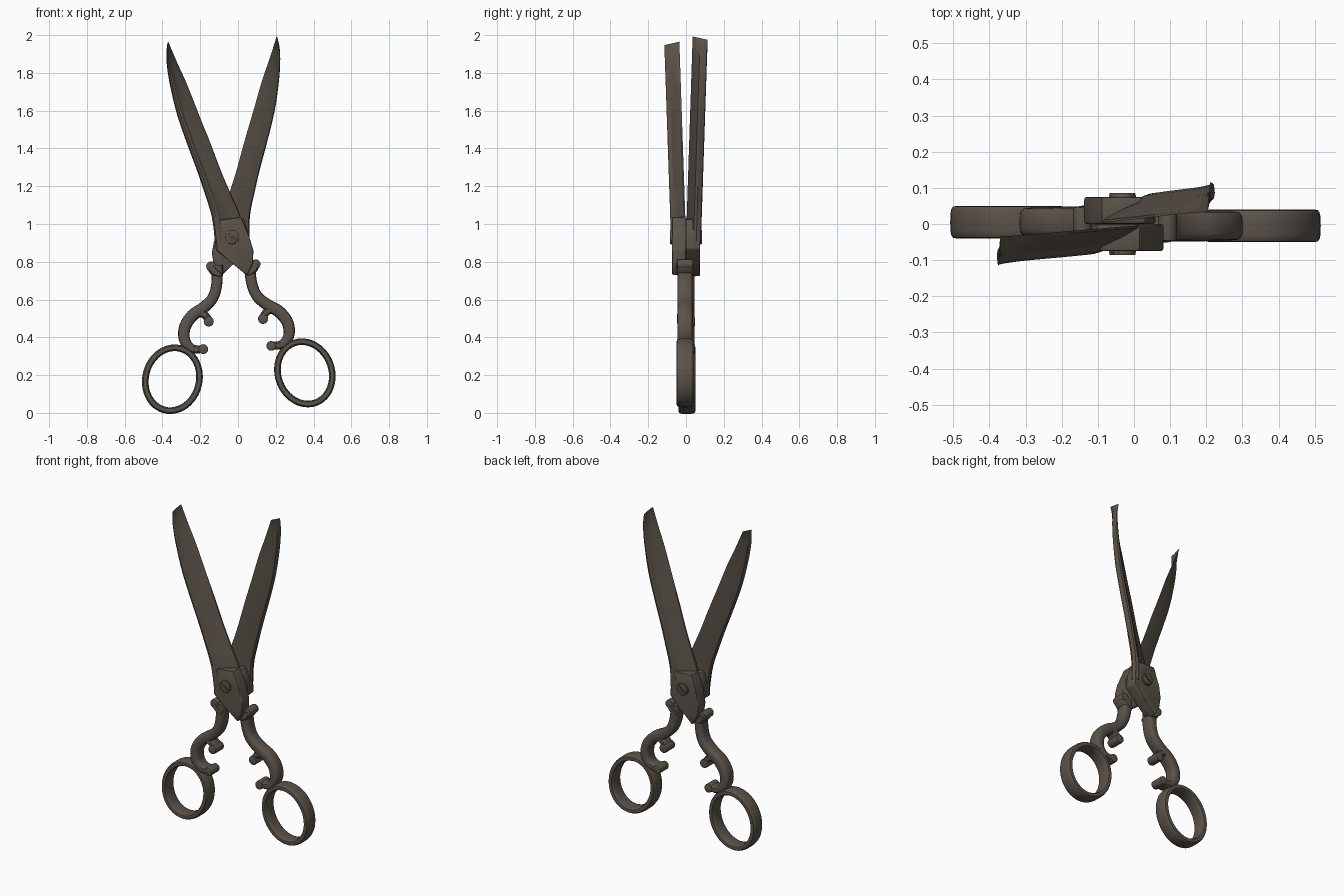
import bpy, bmesh, math
from mathutils import Matrix, Vector

if "Cube" in bpy.data.objects:
    bpy.data.objects.remove(bpy.data.objects["Cube"])

PIVOT = Vector((-0.032, 0, 0.93))
mat = bpy.data.materials.new("aged dark bronze")
mat.diffuse_color = (0.105, 0.086, 0.068, 1)
mat.use_nodes = True
mat.node_tree.nodes["Principled BSDF"].inputs["Base Color"].default_value = mat.diffuse_color

# Both halves are the same piece: the back one is spun half a turn and opened
FRONT = Matrix.Translation(PIVOT)
BACK = FRONT @ Matrix.Rotation(math.radians(-5.5), 4, 'Y') @ Matrix.Rotation(math.pi, 4, 'Z')


def add_part(name, bm, angle=35):
    bmesh.ops.recalc_face_normals(bm, faces=bm.faces)
    bmesh.ops.translate(bm, verts=bm.verts, vec=-PIVOT)
    me = bpy.data.meshes.new(name)
    bm.to_mesh(me)
    bm.free()
    me.materials.append(mat)
    me.shade_smooth()
    me.set_sharp_from_angle(angle=math.radians(angle))
    for side, m in (("front", FRONT), ("back", BACK)):
        ob = bpy.data.objects.new(f"{side}_{name}", me)
        ob.matrix_world = m
        bpy.context.collection.objects.link(ob)


def spline(pts, n=6):
    """Catmull-Rom through tuples of any length."""
    out = []
    for i in range(len(pts) - 1):
        quad = [pts[max(i - 1, 0)], pts[i], pts[i + 1], pts[min(i + 2, len(pts) - 1)]]
        for k in range(n):
            t = k / n
            out.append(tuple(0.5 * (2 * b + (c - a) * t + (2 * a - 5 * b + 4 * c - d) * t * t
                                    + (3 * b - a - 3 * c + d) * t ** 3) for a, b, c, d in zip(*quad)))
    return out + [pts[-1]]


def loft(rings, closed=False):
    bm = bmesh.new()
    vs = [[bm.verts.new(p) for p in r] for r in rings]
    n = len(vs[0])
    for i in range(len(vs) if closed else len(vs) - 1):
        a, b = vs[i], vs[(i + 1) % len(vs)]
        for j in range(n):
            bm.faces.new((a[j], a[(j + 1) % n], b[(j + 1) % n], b[j]))
    if not closed:
        bm.faces.new(vs[0])
        bm.faces.new(vs[-1])
    return bm


def sweep(path, half_y, cy=-0.005, closed=False, sides=16, power=0.6):
    """Rounded-rectangle section along (x, z, radius) points in the xz plane."""
    sp = lambda v: math.copysign(abs(v) ** power, v)
    rings, n = [], len(path)
    for i, (x, z, r) in enumerate(path):
        a = path[(i - 1) % n if closed else max(i - 1, 0)]
        b = path[(i + 1) % n if closed else min(i + 1, n - 1)]
        d = Vector((b[0] - a[0], b[1] - a[1])).normalized()
        ring = []
        for k in range(sides):
            t = math.tau * k / sides
            o = r * sp(math.cos(t))
            ring.append((x - d.y * o, cy + half_y * sp(math.sin(t)), z + d.x * o))
        rings.append(ring)
    return loft(rings, closed)


def prism(poly, y0, y1, bevel):
    bm = loft([[(x, y, z) for x, z in poly] for y in (y0, y1)])
    bmesh.ops.bevel(bm, geom=bm.edges[:], offset=bevel, segments=2, profile=0.5, affect='EDGES')
    return bm


def disc(cx, cz, r, n=20):
    return [(cx + r * math.cos(math.tau * i / n), cz + r * math.sin(math.tau * i / n)) for i in range(n)]


# Blade: twisted hollow section, spine outside and cutting edge inside; (z, spine x, edge x)
stations = [(0.90, -0.122, 0.05), (1.035, -0.138, 0.014), (1.167, -0.178, -0.042), (1.28, -0.216, -0.09),
            (1.42, -0.268, -0.143), (1.58, -0.323, -0.207), (1.74, -0.361, -0.27),
            (1.845, -0.377, -0.318), (1.915, -0.379, -0.348), (1.965, -0.374, -0.369)]
section = [(1, 0), (0.5, -0.014), (0.04, -0.04), (0, -0.055), (0.05, -0.077),
           (0.14, -0.08), (0.24, -0.074), (0.32, -0.058), (0.65, -0.036), (0.98, -0.007)]
rings = []
for z, s, e in spline(stations, 4):
    shift = -0.035 * (z - 0.93) / 1.03
    rings.append([(s + f * (e - s), y + shift, z - 0.018 * max(0, (z - 1.85) / 0.115) * (-y / 0.08))
                  for f, y in section])
add_part("blade", loft(rings), 30)

# Pivot block between blade and handle
add_part("pivot_block", prism([(-0.105, 1.02), (0.016, 1.037), (0.06, 0.93), (0.082, 0.86), (0.078, 0.79),
                               (0.048, 0.727), (-0.035, 0.795), (-0.118, 0.86), (-0.118, 0.94)],
                              -0.075, 0.0, 0.008), 30)

# Slotted screw: base disc plus two half heads
add_part("screw_base", prism(disc(PIVOT.x, PIVOT.z, 0.038), -0.079, -0.05, 0.002))
for i in range(2):
    arc = []
    for k in range(13):
        t = math.radians(8 + 164 * k / 12 + 180 * i - 35)
        arc.append((PIVOT.x + 0.036 * math.cos(t), PIVOT.z + 0.036 * math.sin(t)))
    add_part(f"screw_head_{i + 1}", prism(arc, -0.086, -0.06, 0.002))

# Handle stem flowing into the C scroll
stem = [(0.06, 0.79, 0.03), (0.072, 0.69, 0.029), (0.10, 0.62, 0.029), (0.154, 0.573, 0.031),
        (0.2175, 0.536, 0.032), (0.263, 0.477, 0.031), (0.269, 0.41, 0.029), (0.235, 0.363, 0.024),
        (0.18, 0.355, 0.02)]
add_part("handle_stem", sweep(spline(stem), 0.04))

# Short upper branch of the scroll
branch = [(0.20, 0.55, 0.02), (0.16, 0.54, 0.02), (0.14, 0.52, 0.02), (0.133, 0.498, 0.02)]
add_part("scroll_branch", sweep(spline(branch), 0.038))

# Collar under the pivot block
collar = [(0.045, 0.735, 0.012), (0.072, 0.752, 0.022), (0.088, 0.772, 0.022), (0.093, 0.79, 0.02)]
add_part("collar", sweep(spline(collar), 0.046))

# Round scroll ends
for name, x, z, r in (("upper_scroll_knob", 0.133, 0.498, 0.027), ("lower_scroll_knob", 0.176, 0.355, 0.026),
                      ("collar_knob", 0.093, 0.787, 0.026)):
    add_part(name, prism(disc(x, z, r), -0.048, 0.038, 0.006))

# Oval finger ring, tilted toward the stem
tilt, ring = math.radians(20), []
for k in range(48):
    t = math.tau * k / 48
    u, v = 0.142 * math.cos(t), 0.168 * math.sin(t)
    ring.append((0.354 + u * math.cos(tilt) - v * math.sin(tilt),
                 0.212 + u * math.sin(tilt) + v * math.cos(tilt), 0.0175))
add_part("finger_ring", sweep(ring, 0.045, closed=True))
